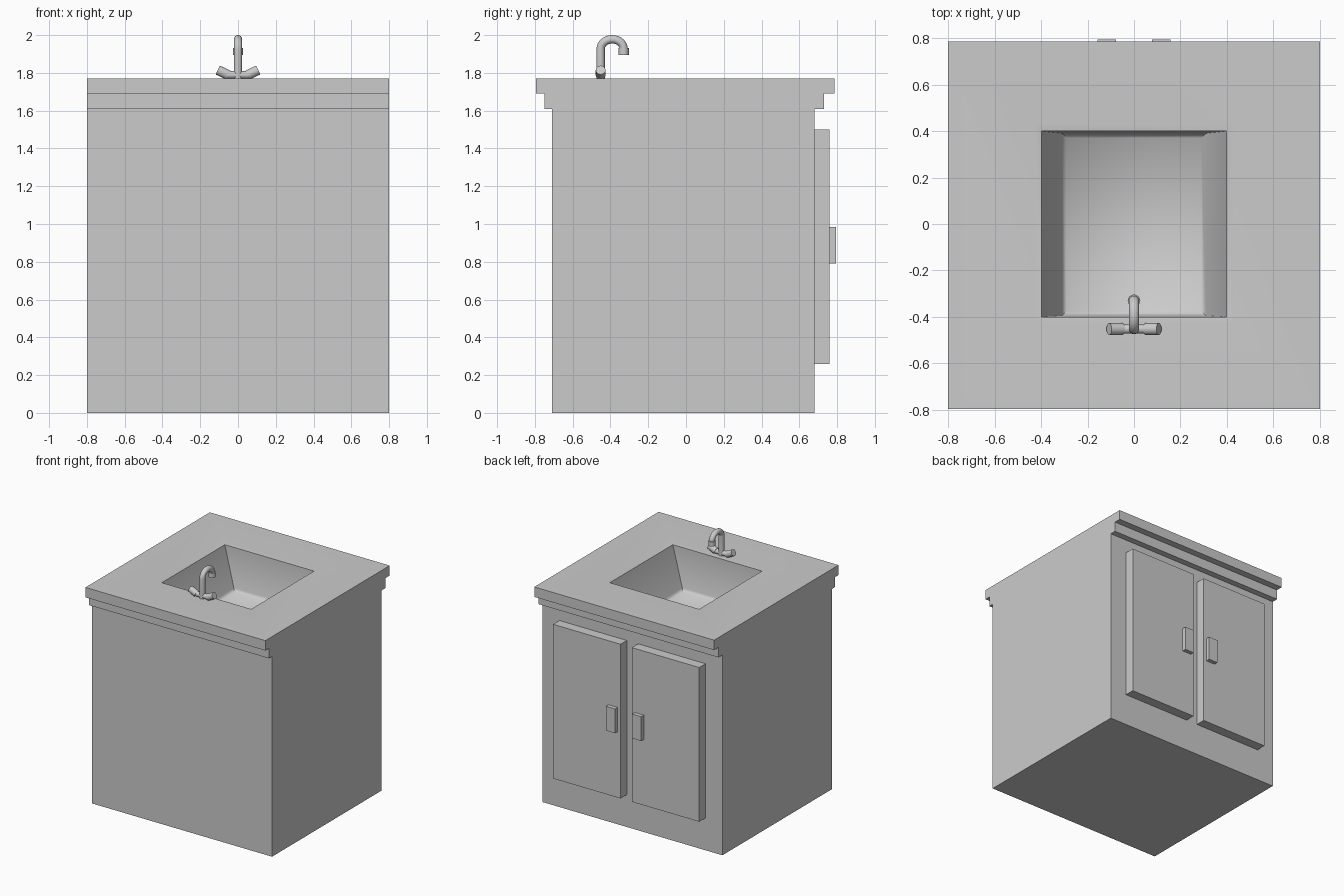
import bpy, bmesh, math
from mathutils import Vector

if "Cube" in bpy.data.objects:
    bpy.data.objects.remove(bpy.data.objects["Cube"])


def finish(name, bm, angle=None):
    bmesh.ops.remove_doubles(bm, verts=bm.verts, dist=1e-4)
    bmesh.ops.recalc_face_normals(bm, faces=bm.faces)
    mesh = bpy.data.meshes.new(name)
    bm.to_mesh(mesh)
    bm.free()
    ob = bpy.data.objects.new(name, mesh)
    bpy.context.collection.objects.link(ob)
    if angle:
        bpy.ops.object.select_all(action='DESELECT')
        ob.select_set(True)
        bpy.context.view_layer.objects.active = ob
        bpy.ops.object.shade_smooth_by_angle(angle=math.radians(angle))
    return ob


def box(name, x0, x1, y0, y1, z0, z1):
    bm = bmesh.new()
    bmesh.ops.create_cube(bm, size=1)
    for v in bm.verts:
        v.co = Vector(((x0 + x1) / 2 + v.co.x * (x1 - x0),
                       (y0 + y1) / 2 + v.co.y * (y1 - y0),
                       (z0 + z1) / 2 + v.co.z * (z1 - z0)))
    return finish(name, bm)


def tube(name, path, radius, sides=16):
    """Capped round tube along a path lying in a vertical plane."""
    pts = [Vector(p) for p in path]
    span = pts[-1] - pts[0]
    side = Vector((0, 1, 0)) if abs(span.x) > 1e-4 else Vector((1, 0, 0))
    bm = bmesh.new()
    rings = []
    for i, p in enumerate(pts):
        t = (pts[min(i + 1, len(pts) - 1)] - pts[max(i - 1, 0)]).normalized()
        n = t.cross(side)
        rings.append([bm.verts.new(p + radius * (math.cos(a) * side + math.sin(a) * n))
                      for a in (2 * math.pi * k / sides for k in range(sides))])
    for a, b in zip(rings, rings[1:]):
        for k in range(sides):
            j = (k + 1) % sides
            bm.faces.new((a[k], a[j], b[j], b[k]))
    bm.faces.new(rings[0])
    bm.faces.new(rings[-1])
    return finish(name, bm, 40)


# Cabinet body with stepped counter edge: side profile extruded across x
profile = [(-0.795, 1.77), (-0.795, 1.69), (-0.75, 1.69), (-0.75, 1.61), (-0.71, 1.61), (-0.71, 0),
           (0.68, 0), (0.68, 1.61), (0.73, 1.61), (0.73, 1.69), (0.785, 1.69), (0.785, 1.77)]
bm = bmesh.new()
left, right = ([bm.verts.new((x, y, z)) for y, z in profile] for x in (-0.8, 0.8))
bm.faces.new(left)
bm.faces.new(right)
for i in range(len(profile) - 1):
    bm.faces.new((left[i], left[i + 1], right[i + 1], right[i]))

# Counter surface and tapered basin: rings of (half x, y min, y max, z)
rings = [(0.8, -0.795, 0.785, 1.77), (0.43, -0.43, 0.43, 1.77), (0.397, -0.40, 0.40, 1.765),
         (0.31, -0.395, 0.39, 1.445), (0.29, -0.375, 0.37, 1.42)]
loops = [[bm.verts.new(c) for c in ((-h, a, z), (h, a, z), (h, b, z), (-h, b, z))]
         for h, a, b, z in rings]
for a, b in zip(loops, loops[1:]):
    for k in range(4):
        j = (k + 1) % 4
        bm.faces.new((a[k], a[j], b[j], b[k]))
bm.faces.new(loops[-1])
finish("cabinet_with_basin", bm, 60)

# Doors and pulls, mirrored about x = 0
for s, tag in ((-1, "left"), (1, "right")):
    box("door_" + tag, *sorted((s * 0.05, s * 0.65)), 0.68, 0.76, 0.26, 1.50)
    box("door_pull_" + tag, *sorted((s * 0.077, s * 0.157)), 0.76, 0.793, 0.79, 0.985)

# Gooseneck spout with a thicker nozzle
Y = -0.452
spout = [(0, Y, 1.765), (0, Y, 1.85)]
spout += [(0, Y + 0.061 - 0.061 * math.cos(a), 1.927 + 0.051 * math.sin(a))
          for a in (math.pi * k / 14 for k in range(15))]
spout.append((0, Y + 0.122, 1.905))
tube("faucet_spout", spout, 0.022)
tube("faucet_nozzle", [(0, Y + 0.122, 1.895), (0, Y + 0.122, 1.932)], 0.027)

# Tap crossbar and angled knobs
tube("tap_crossbar", [(-0.06, Y, 1.789), (0.06, Y, 1.789)], 0.02)
for s, tag in ((-1, "left"), (1, "right")):
    tube("tap_knob_" + tag, [(s * 0.05, Y, 1.788), (s * 0.107, Y, 1.815)], 0.026)
